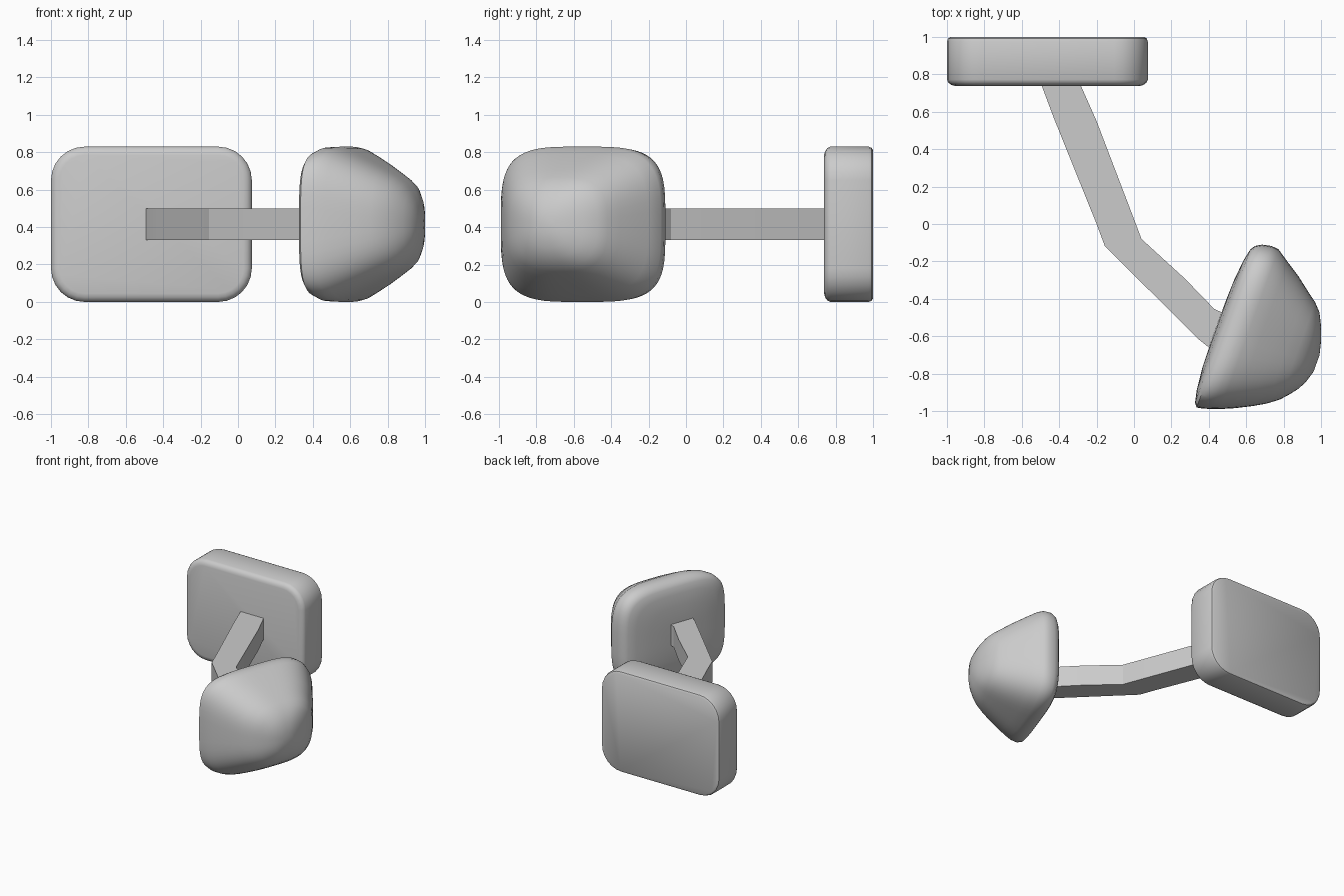
import bpy, math
from mathutils import Vector

if "Cube" in bpy.data.objects:
    bpy.data.objects.remove(bpy.data.objects["Cube"])


def make_object(name, verts, faces, angle):
    mesh = bpy.data.meshes.new(name)
    mesh.from_pydata(verts, [], faces)
    obj = bpy.data.objects.new(name, mesh)
    bpy.context.collection.objects.link(obj)
    bpy.context.view_layer.objects.active = obj
    bpy.ops.object.select_all(action='DESELECT')
    obj.select_set(True)
    bpy.ops.object.mode_set(mode='EDIT')
    bpy.ops.mesh.select_all(action='SELECT')
    bpy.ops.mesh.normals_make_consistent(inside=False)
    bpy.ops.object.mode_set(mode='OBJECT')
    bpy.ops.object.shade_smooth_by_angle(angle=math.radians(angle))
    return obj


def loft(name, rings, angle):
    n = len(rings[0])
    verts = [p for ring in rings for p in ring]
    faces = [(r * n + i, r * n + (i + 1) % n, (r + 1) * n + (i + 1) % n, (r + 1) * n + i)
             for r in range(len(rings) - 1) for i in range(n)]
    faces += [tuple(range(n)), tuple(range(len(verts) - n, len(verts)))]
    return make_object(name, verts, faces, angle)


def rounded_rect(cx, cz, hx, hz, r, steps=6):
    pts = []
    for k, (sx, sz) in enumerate([(1, 1), (-1, 1), (-1, -1), (1, -1)]):
        for i in range(steps + 1):
            a = math.pi / 2 * (k + i / steps)
            pts.append((cx + sx * (hx - r) + r * math.cos(a), cz + sz * (hz - r) + r * math.sin(a)))
    return pts


def superellipse(u0, u1, hz, e, n=64):
    pts = []
    for i in range(n):
        a = math.tau * (i + 0.5) / n
        c, s = math.cos(a), math.sin(a)
        pts.append(((u0 + u1) / 2 + (u1 - u0) / 2 * math.copysign(abs(c) ** (2 / e), c),
                    hz * math.copysign(abs(s) ** (2 / e), s)))
    return pts


MID = 0.415

# Mounting plate: (y, inset) sections through its thickness
plate_sections = [(0.738, 0.045), (0.743, 0.025), (0.755, 0.008), (0.772, 0.0),
                  (0.975, 0.0), (0.992, 0.006), (1.0, 0.02)]
loft("mounting_plate",
     [[(x, y, z) for x, z in rounded_rect(-0.463, MID, 0.537 - d, MID - d, 0.18 - d)]
      for y, d in plate_sections], 35)

# Bent arm: plan outline extruded upward
outline = [(-0.51, 0.80), (-0.49, 0.73), (-0.43, 0.57), (-0.20, 0.0), (-0.155, -0.12),
           (0.35, -0.62), (0.40, -0.66), (0.52, -0.70), (0.58, -0.52),
           (0.43, -0.455), (0.27, -0.29), (0.04, -0.08), (0.01, 0.0),
           (-0.20, 0.55), (-0.28, 0.73), (-0.31, 0.80)]
loft("bent_arm", [[(x, y, z) for x, y in outline] for z in (0.33, 0.50)], 20)

# Mirror head: (depth, u min, u max, half height, squareness) sections
sections = [(-0.042, -0.12, 0.12, 0.10, 2.5), (-0.038, -0.25, 0.25, 0.22, 3),
            (-0.026, -0.37, 0.37, 0.31, 4), (-0.012, -0.435, 0.435, 0.365, 4.2),
            (0.005, -0.457, 0.462, 0.39, 4.2), (0.04, -0.45, 0.482, 0.412, 4),
            (0.09, -0.435, 0.492, 0.415, 3.8), (0.13, -0.42, 0.488, 0.405, 3.6),
            (0.20, -0.39, 0.44, 0.372, 3.4), (0.28, -0.35, 0.388, 0.33, 3.2),
            (0.35, -0.31, 0.333, 0.29, 3), (0.41, -0.265, 0.288, 0.252, 2.9),
            (0.45, -0.22, 0.245, 0.22, 2.8), (0.485, -0.175, 0.175, 0.175, 2.6),
            (0.51, -0.125, 0.105, 0.125, 2.5), (0.528, -0.065, 0.03, 0.05, 2.3)]
center = Vector((0.485, -0.55, MID))
along = Vector((0.339, 0.941, 0))
out = Vector((0.941, -0.339, 0))
loft("mirror_head",
     [[center + along * u + out * d + Vector((0, 0, z)) for u, z in superellipse(u0, u1, hz, e)]
      for d, u0, u1, hz, e in sections], 50)
